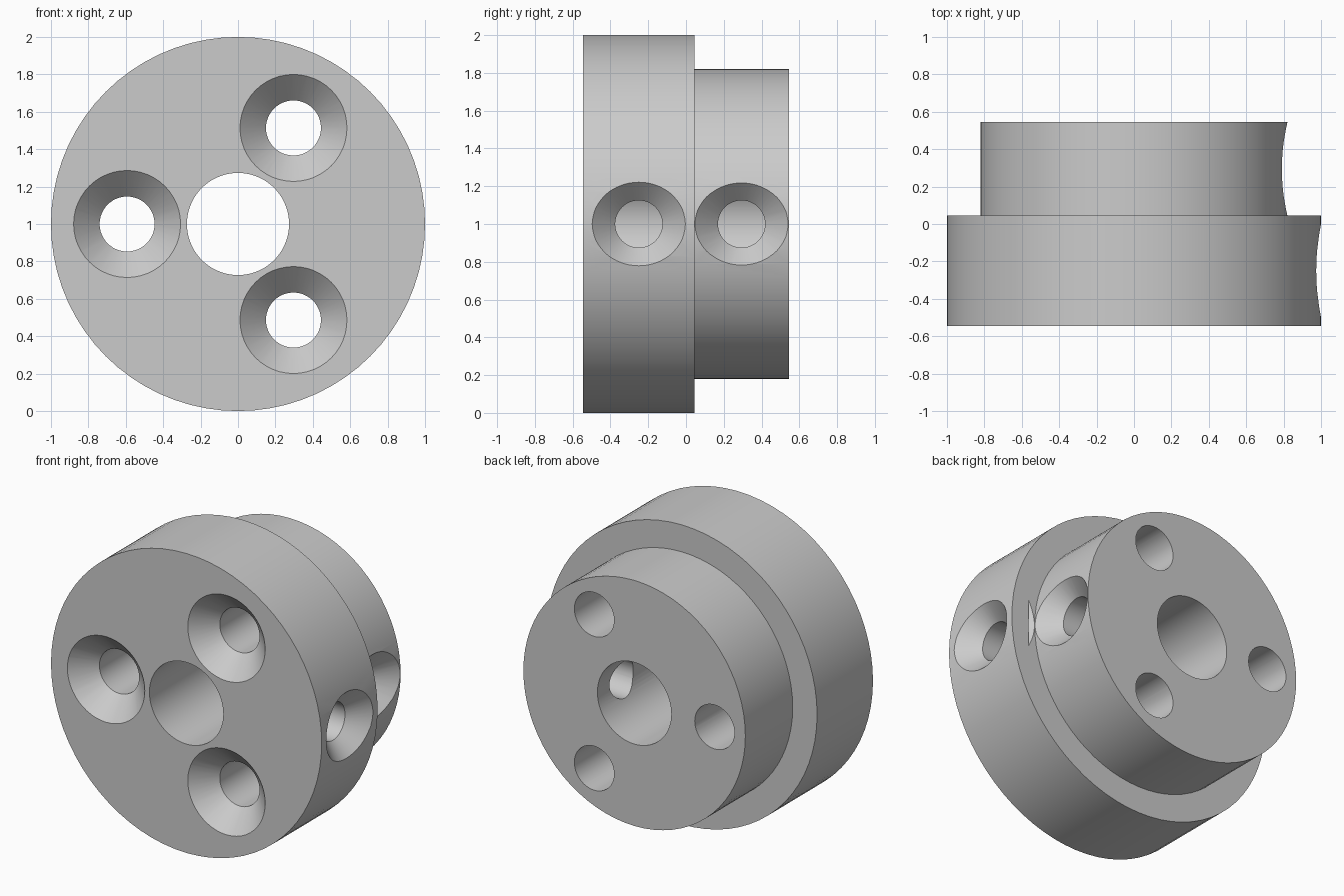
import bpy, bmesh, math
from mathutils import Matrix, Vector

if "Cube" in bpy.data.objects:
    bpy.data.objects.remove(bpy.data.objects["Cube"], do_unlink=True)

grey = bpy.data.materials.new("plain grey")
grey.use_nodes = True
COLOUR = (0.6, 0.6, 0.6, 1)
grey.diffuse_color = COLOUR
grey.node_tree.nodes["Principled BSDF"].inputs["Base Color"].default_value = COLOUR

FRONT, STEP, BACK = -0.545, 0.045, 0.545
DISC_R, HUB_R, BORE_R = 1.0, 0.82, 0.273
AXIS_Z = 1.0


def lathe(name, profile, sides, direction, origin, closed=False):
    """Turn (radius, distance) points around a direction through origin."""
    bm = bmesh.new()
    rings = []
    for r, d in profile:
        rings.append([bm.verts.new((r * math.cos(a), r * math.sin(a), d))
                      for a in (math.tau * i / sides for i in range(sides))])
    pairs = list(zip(rings, rings[1:]))
    if closed:
        pairs.append((rings[-1], rings[0]))
    else:
        bm.faces.new(rings[0])
        bm.faces.new(rings[-1])
    for a, b in pairs:
        for i in range(sides):
            j = (i + 1) % sides
            bm.faces.new((a[i], a[j], b[j], b[i]))
    bmesh.ops.recalc_face_normals(bm, faces=bm.faces)
    turn = Vector((0, 0, 1)).rotation_difference(Vector(direction)).to_matrix().to_4x4()
    bm.transform(Matrix.Translation(origin) @ turn)
    mesh = bpy.data.meshes.new(name)
    bm.to_mesh(mesh)
    bm.free()
    mesh.materials.append(grey)
    ob = bpy.data.objects.new(name, mesh)
    bpy.context.collection.objects.link(ob)
    return ob


def countersunk_cutter(name, hole_r, sink_r, length, direction, origin):
    """Right-angled countersink at origin followed by a straight hole."""
    extra = 0.05
    profile = [(sink_r + extra, -extra), (hole_r, sink_r - hole_r), (hole_r, length)]
    return lathe(name, profile, 48, direction, origin)


# Stepped body with central bore
body = lathe("stepped_collar",
             [(BORE_R, FRONT), (DISC_R, FRONT), (DISC_R, STEP),
              (HUB_R, STEP), (HUB_R, BACK), (BORE_R, BACK)],
             72, (0, 1, 0), (0, 0, AXIS_Z), closed=True)

cutters = []
# Three countersunk screw holes through the faces
for k in range(3):
    a = math.radians(60 + 120 * k)
    pos = (0.593 * math.cos(a), FRONT, AXIS_Z + 0.593 * math.sin(a))
    cutters.append(countersunk_cutter("screw_hole_cutter", 0.147, 0.286, 1.3, (0, 1, 0), pos))

# Two countersunk radial holes from the side into the bore
for y, rim in ((-0.25, DISC_R), (0.294, HUB_R)):
    cutters.append(countersunk_cutter("side_hole_cutter", 0.125, 0.247, rim - 0.05,
                                      (-1, 0, 0), (rim, y, AXIS_Z)))

bpy.ops.object.select_all(action='DESELECT')
bpy.context.view_layer.objects.active = body
body.select_set(True)
for cutter in cutters:
    cutter.hide_render = True
    mod = body.modifiers.new("hole", 'BOOLEAN')
    mod.object = cutter
    mod.operation = 'DIFFERENCE'
    mod.solver = 'EXACT'
    bpy.ops.object.modifier_apply(modifier=mod.name)
    bpy.data.objects.remove(cutter, do_unlink=True)

bpy.ops.object.shade_smooth_by_angle(angle=math.radians(25))
